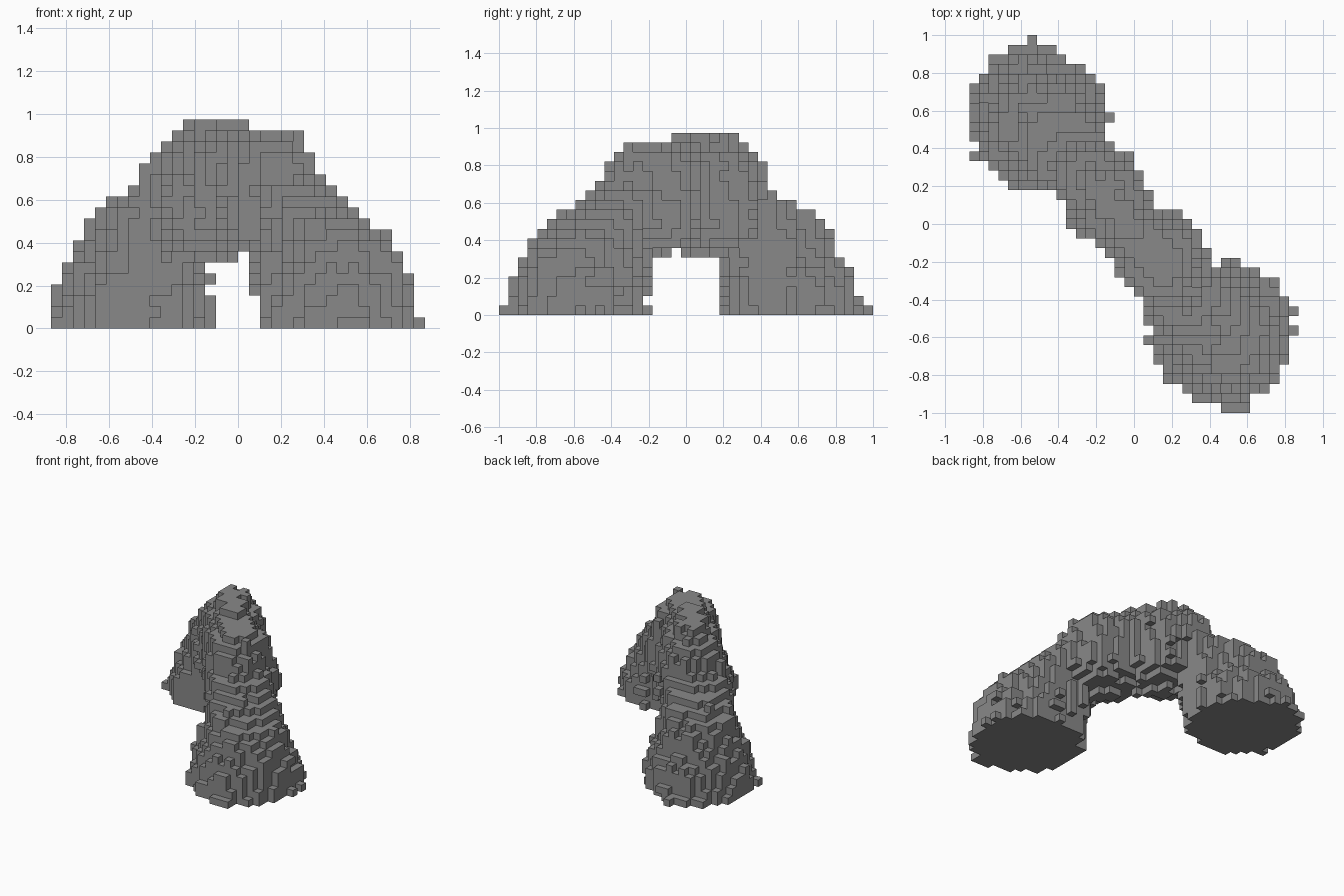
import bpy
import bmesh
import random
from mathutils import Vector

NX, NY, NZ = 34, 39, 19
SIZE = 2 / NY
random.seed(7)

cube = bpy.data.objects.get("Cube")
if cube:
    bpy.data.objects.remove(cube, do_unlink=True)

# Grey stone
stone = bpy.data.materials.new("grey_stone")
stone.use_nodes = True
GREY = (0.25, 0.25, 0.25, 1)
stone.diffuse_color = GREY
stone.node_tree.nodes["Principled BSDF"].inputs["Base Color"].default_value = GREY

# The arch runs along a diagonal, with the front leg set a little to one side
ALONG = Vector((-.67, .74))
BACK_SHIFT = Vector((-.01, 0))
FRONT_SHIFT = Vector((-.03, -.025))
SHOULDERS = (Vector((-.155, .15)), Vector((.14, -.165)))

# Slices: height, inner leg end, back outer end, front outer end,
# leg radius, span radius, shoulder radius
SLICES = [
    (0, .75, .77, .76, .37, 0, 0),
    (.1, .72, .76, .76, .355, 0, 0),
    (.2, .66, .76, .77, .32, 0, 0),
    (.3, .6, .75, .78, .28, 0, 0),
    (.36, .57, .75, .77, .255, .04, .14),
    (.42, .58, .73, .73, .24, .13, .23),
    (.5, .55, .7, .62, .22, .165, .235),
    (.6, .45, .53, .48, .205, .18, .225),
    (.66, .3, .37, .38, .195, .185, .21),
    (.72, .2, .34, .33, .185, .185, .2),
    (.8, .2, .33, .31, .17, .17, .18),
    (.85, .2, .32, .29, .15, .15, .16),
    (.9, .1, .29, .27, .1, .1, .1),
    (.95, .1, .25, -.02, .075, .075, 0),
]


def slice_at(z):
    for low, high in zip(SLICES, SLICES[1:]):
        if z <= high[0]:
            t = (z - low[0]) / (high[0] - low[0])
            return [a + (b - a) * t for a, b in zip(low, high)]
    return SLICES[-1]


def centre(i, j, k):
    return Vector(((i + .5 - NX / 2) * SIZE, (j + .5 - NY / 2) * SIZE, (k + .5) * SIZE))


def cell(x, y, z):
    return int(x / SIZE + NX / 2), int(y / SIZE + NY / 2), int(z / SIZE)


def capsule(q, a, b, radius):
    """Depth of q inside a flat capsule from a to b."""
    t = max(0, min(1, (q - a).dot(b - a) / (b - a).length_squared))
    return radius - (q - a.lerp(b, t)).length


def depth(p):
    """Depth inside the smooth arch, measured in the horizontal slice."""
    _, inner, back, front, leg, span, shoulder = slice_at(p.z)
    back_end = ALONG * back + BACK_SHIFT
    front_end = -ALONG * front + FRONT_SHIFT
    best = capsule(p.xy, back_end, front_end, span) if span else -1
    if shoulder:
        best = max(best, *(shoulder - (p.xy - s).length for s in SHOULDERS))
    if span < leg:
        best = max(best,
                   capsule(p.xy, ALONG * inner + BACK_SHIFT, back_end, leg),
                   capsule(p.xy, -ALONG * inner + FRONT_SHIFT, front_end, leg))
    return best


# Fill the blocks with a rough, column-like weathered surface
filled = set()
for i in range(NX):
    for j in range(NY):
        column = random.uniform(-.016, .016)
        for k in range(NZ):
            rough = column + random.uniform(-.014, .014)
            if depth(centre(i, j, k)) + rough > 0:
                filled.add((i, j, k))

# Loose blocks that jut out of the surface
for spot in [(-.54, .97, .02), (-.54, .92, .02), (.84, -.46, .02), (.8, -.46, .02),
             (.49, -.97, .02), (.54, -.97, .02), (.59, -.97, .02),
             (.49, -.92, .02), (.54, -.92, .02), (.59, -.92, .02),
             (-.85, .6, .02), (-.85, .6, .08), (-.85, .5, .02), (-.85, .7, .02),
             (.18, -.2, .9), (.28, -.3, .9), (-.59, .56, .59), (.08, -.62, .2)]:
    filled.add(cell(*spot))

SIDES = [Vector(s) for s in ((1, 0, 0), (-1, 0, 0), (0, 1, 0), (0, -1, 0), (0, 0, 1), (0, 0, -1))]


def neighbour(c, side):
    return tuple(int(a + b) for a, b in zip(c, side))


# Drop floating blocks and fill pinholes
filled = {c for c in filled if any(neighbour(c, s) in filled for s in SIDES)}
for c in [(i, j, k) for i in range(NX) for j in range(NY) for k in range(NZ)]:
    if c not in filled and sum(neighbour(c, s) in filled for s in SIDES) >= 5:
        filled.add(c)

# Skin the exposed sides of the blocks
bm = bmesh.new()
corners = {}


def corner(point):
    key = tuple(round(v / SIZE * 2) for v in point)
    if key not in corners:
        corners[key] = bm.verts.new(point)
    return corners[key]


for c in sorted(filled):
    mid = centre(*c)
    for side in SIDES:
        if neighbour(c, side) in filled:
            continue
        u = Vector((side.y, side.z, side.x))
        v = side.cross(u)
        ring = [-u - v, u - v, u + v, v - u]
        bm.faces.new([corner(mid + (side + r) * SIZE / 2) for r in ring])

mesh = bpy.data.meshes.new("stone_arch")
bm.to_mesh(mesh)
bm.free()
mesh.materials.append(stone)
arch = bpy.data.objects.new("stone_arch", mesh)
bpy.context.collection.objects.link(arch)
